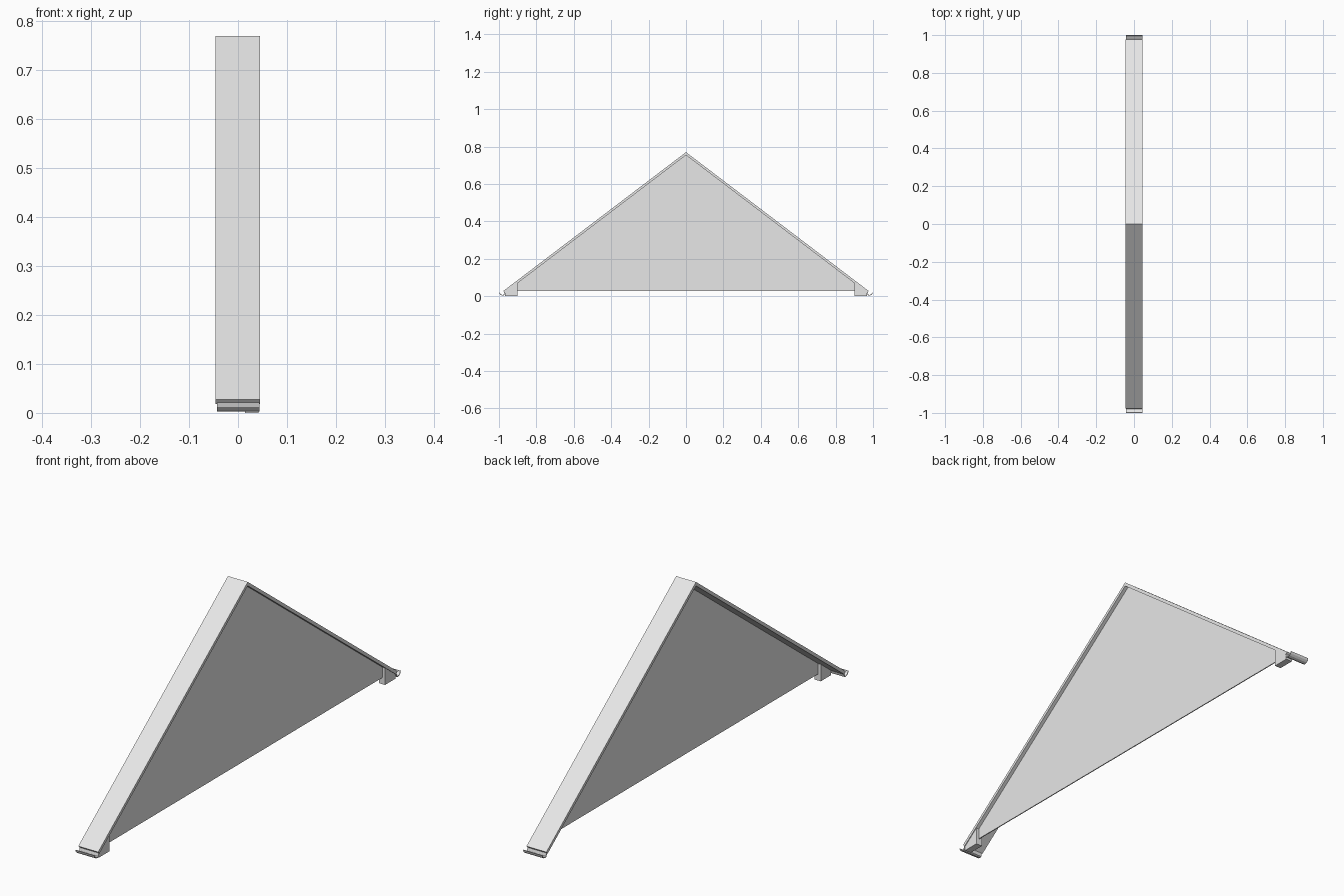
import bpy
import bmesh

cube = bpy.data.objects.get("Cube")
if cube:
    bpy.data.objects.remove(cube, do_unlink=True)

LEFT, RIGHT = -0.046, 0.045      # roof strip side edges
APEX, SLOPE, THICK = 0.77, 0.76, 0.016
EAVE = 0.977

grey = bpy.data.materials.new("light grey")
grey.use_nodes = True
grey.diffuse_color = (0.8, 0.8, 0.8, 1)
grey.node_tree.nodes["Principled BSDF"].inputs["Base Color"].default_value = (0.8, 0.8, 0.8, 1)


def top(y):
    """Height of the roof's upper surface."""
    return APEX - SLOPE * abs(y)


def under(y):
    """Height of the roof's lower surface."""
    return top(y) - THICK


def extrude_profile(name, profile, x0, x1):
    """Extrude a closed (y, z) outline along x."""
    bm = bmesh.new()
    face = bm.faces.new([bm.verts.new((x0, y, z)) for y, z in profile])
    result = bmesh.ops.extrude_face_region(bm, geom=[face])
    verts = [g for g in result["geom"] if isinstance(g, bmesh.types.BMVert)]
    bmesh.ops.translate(bm, verts=verts, vec=(x1 - x0, 0, 0))
    bmesh.ops.recalc_face_normals(bm, faces=bm.faces)
    mesh = bpy.data.meshes.new(name)
    bm.to_mesh(mesh)
    bm.free()
    mesh.materials.append(grey)
    obj = bpy.data.objects.new(name, mesh)
    bpy.context.collection.objects.link(obj)
    return obj


# Roof: two slopes meeting at the ridge, ends cut square to the slope
inner = EAVE - 0.009
extrude_profile("roof_slopes", [
    (-EAVE, top(EAVE)), (0, APEX), (EAVE, top(EAVE)),
    (inner, under(inner)), (0, under(0)), (-inner, under(inner))], LEFT, RIGHT)

# Thin gable wall under the roof
foot = 0.027
reach = (APEX - THICK - foot) / SLOPE
extrude_profile("gable_wall", [(-reach, foot), (reach, foot), (0, under(0))], 0.026, 0.030)

# Boxed eave returns and gutter lips at both ends
box = [(0.90, 0), (0.90, under(0.90)), (inner, under(inner)), (inner, 0)]
lip = [(0.968, 0.020), (0.972, 0.006), (0.979, 0.003), (0.990, 0.006), (0.997, 0.012),
       (1.0, 0.021), (0.997, 0.021), (0.994, 0.014), (0.988, 0.009), (0.979, 0.006),
       (0.975, 0.009), (0.972, 0.021)]
for side, s in (("front", -1), ("back", 1)):
    extrude_profile(side + "_eave_return", [(s * y, z) for y, z in box], 0.014, 0.042)
    extrude_profile(side + "_gutter_lip", [(s * y, z) for y, z in lip], LEFT + 0.003, RIGHT - 0.001)
